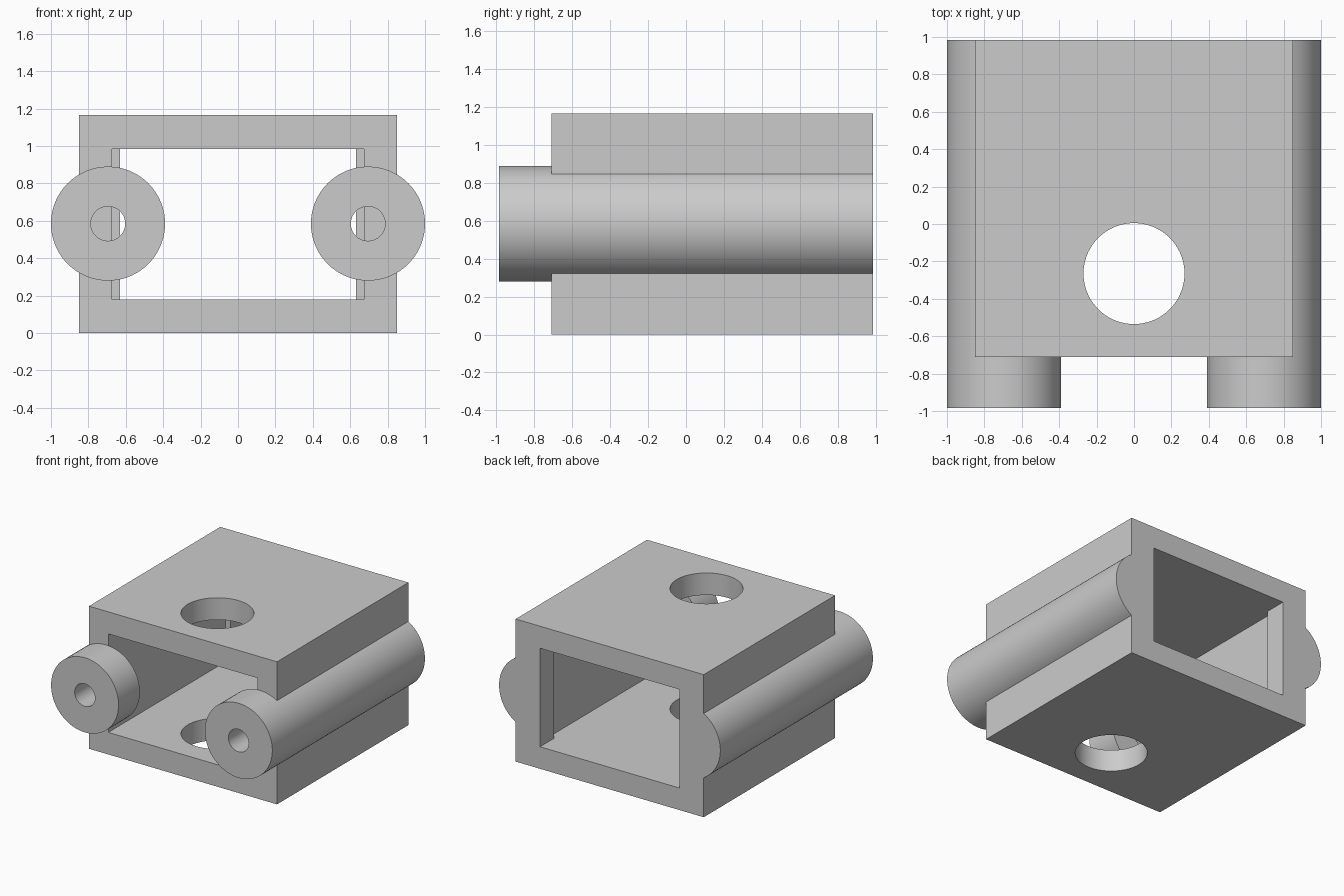
import bpy
import bmesh
from math import pi
from mathutils import Matrix, Vector

cube = bpy.data.objects.get("Cube")
if cube:
    bpy.data.objects.remove(cube, do_unlink=True)

FRONT, BACK, TIP = -0.71, 0.985, -0.985
HALF_W, TOP, WALL = 0.85, 1.165, 0.18
TUBE_X, TUBE_Z, TUBE_R = 0.695, 0.585, 0.305

grey = bpy.data.materials.new("plain_grey")
grey.use_nodes = True
colour = (0.6, 0.6, 0.6, 1)
grey.diffuse_color = colour
grey.node_tree.nodes["Principled BSDF"].inputs["Base Color"].default_value = colour


def finish(name, bm):
    bmesh.ops.recalc_face_normals(bm, faces=bm.faces)
    mesh = bpy.data.meshes.new(name)
    bm.to_mesh(mesh)
    bm.free()
    mesh.materials.append(grey)
    obj = bpy.data.objects.new(name, mesh)
    bpy.context.collection.objects.link(obj)
    return obj


def prism(name, outline, z0, z1):
    """Extrude an outline in the xy plane from z0 to z1."""
    bm = bmesh.new()
    face = bm.faces.new([bm.verts.new((x, y, z0)) for x, y in outline])
    ext = bmesh.ops.extrude_face_region(bm, geom=[face])["geom"]
    verts = [v for v in ext if isinstance(v, bmesh.types.BMVert)]
    bmesh.ops.translate(bm, verts=verts, vec=(0, 0, z1 - z0))
    return finish(name, bm)


def cylinder(name, start, end, radius, segments=72):
    """Capped cylinder between two points."""
    a, b = Vector(start), Vector(end)
    turn = (b - a).to_track_quat('Z', 'Y').to_matrix().to_4x4()
    bm = bmesh.new()
    bmesh.ops.create_cone(bm, cap_ends=True, segments=segments, radius1=radius,
                          radius2=radius, depth=(b - a).length,
                          matrix=Matrix.Translation((a + b) / 2) @ turn)
    return finish(name, bm)


def combine(target, other, operation):
    mod = target.modifiers.new(other.name, 'BOOLEAN')
    mod.operation, mod.solver, mod.object = operation, 'EXACT', other
    bpy.context.view_layer.objects.active = target
    bpy.ops.object.modifier_apply(modifier=mod.name)
    bpy.data.objects.remove(other, do_unlink=True)


# Outer block
housing = prism("housing", [(-HALF_W, FRONT), (HALF_W, FRONT),
                            (HALF_W, BACK), (-HALF_W, BACK)], 0, TOP)

# Side tubes, flush with the back and standing out at the front
for side in (-1, 1):
    tube = cylinder("side_tube", (side * TUBE_X, TIP, TUBE_Z),
                    (side * TUBE_X, BACK, TUBE_Z), TUBE_R)
    combine(housing, tube, 'UNION')

# Cavity, narrowed by a lip on each side at the back
inner, lip = 0.675, 0.63
step = BACK - WALL
half = [(inner, FRONT), (inner, step), (lip, step), (lip, BACK + 0.1)]
outline = half + [(-x, y) for x, y in reversed(half)]
combine(housing, prism("cavity", outline, WALL, TOP - WALL), 'DIFFERENCE')

# Blind bores in the tube fronts
for side in (-1, 1):
    bore = cylinder("bore", (side * TUBE_X, TIP - 0.1, TUBE_Z),
                    (side * TUBE_X, FRONT + 0.01, TUBE_Z), 0.092, 48)
    combine(housing, bore, 'DIFFERENCE')

# Round hole through the top and bottom plates
combine(housing, cylinder("hole", (0, -0.265, -0.1), (0, -0.265, TOP + 0.1), 0.27),
        'DIFFERENCE')

bpy.ops.object.select_all(action='DESELECT')
housing.select_set(True)
bpy.context.view_layer.objects.active = housing
bpy.ops.object.shade_smooth_by_angle(angle=pi / 6)
